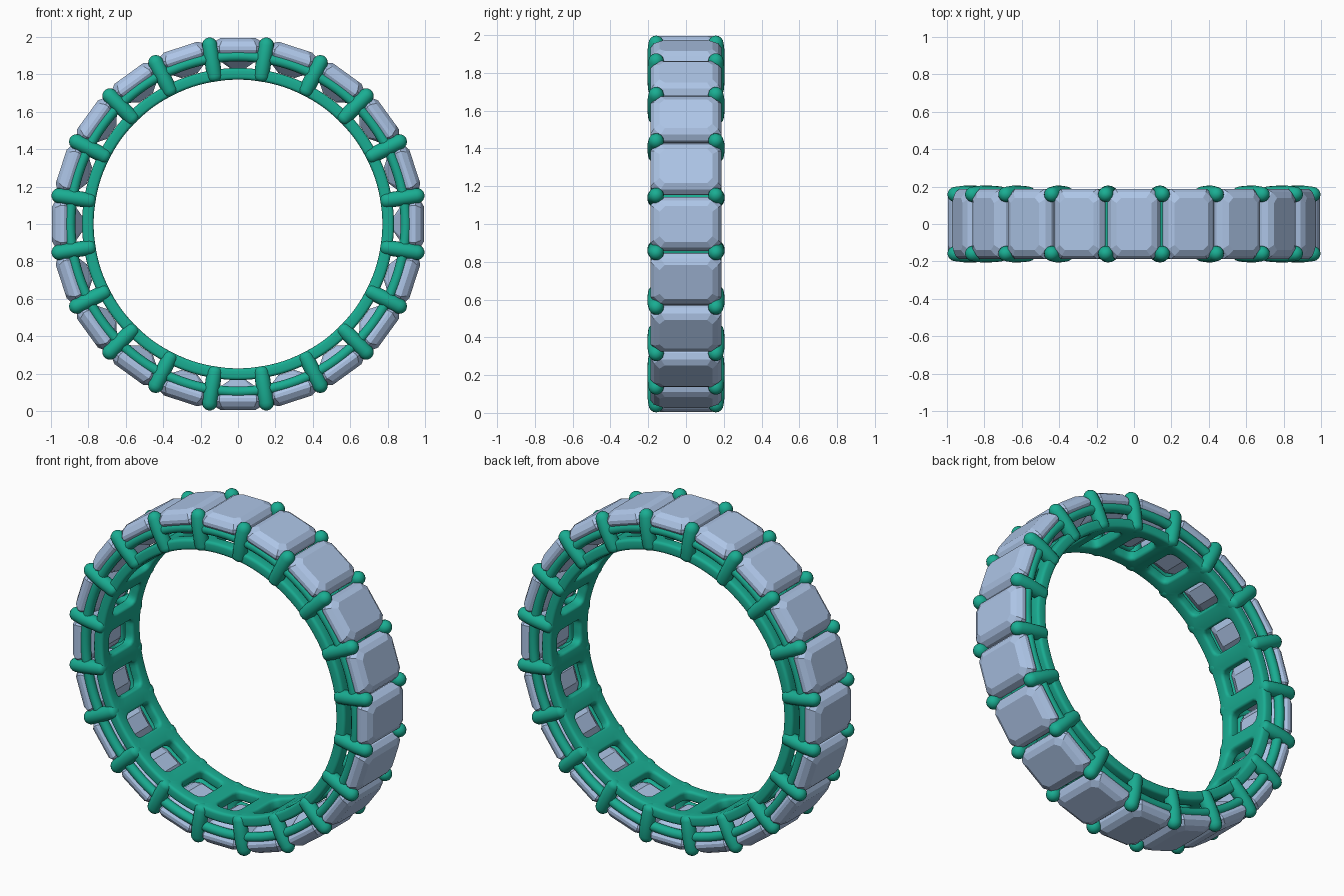
import bpy, bmesh
from math import sin, cos, pi, radians
from mathutils import Vector

if "Cube" in bpy.data.objects:
    bpy.data.objects.remove(bpy.data.objects["Cube"])

N = 20                 # stones around the ring
STEP = 2 * pi / N
CZ = 1.0               # ring centre height


def material(name, color):
    m = bpy.data.materials.new(name)
    m.diffuse_color = color
    m.use_nodes = True
    m.node_tree.nodes["Principled BSDF"].inputs["Base Color"].default_value = m.diffuse_color
    return m


METAL = material("green_metal", (0.01, 0.42, 0.29, 1))
STONE = material("pale_stone", (0.42, 0.56, 0.80, 1))


def place(a, r, t, y):
    """Radial distance r, tangential offset t and depth y at ring angle a."""
    return Vector((r * sin(a) + t * cos(a), y, CZ + r * cos(a) - t * sin(a)))


def loft(bm, loops, closed=False):
    """Skin a list of point loops, capping the ends unless closed."""
    rings = [[bm.verts.new(p) for p in loop] for loop in loops]
    n = len(rings[0])
    pairs = list(zip(rings, rings[1:])) + ([(rings[-1], rings[0])] if closed else [])
    for lo, hi in pairs:
        for i in range(n):
            j = (i + 1) % n
            bm.faces.new((lo[i], lo[j], hi[j], hi[i]))
    if not closed:
        bm.faces.new(rings[0][::-1])
        bm.faces.new(rings[-1])


def finish(bm, name, mat, smooth=True):
    bmesh.ops.recalc_face_normals(bm, faces=bm.faces)
    me = bpy.data.meshes.new(name)
    bm.to_mesh(me)
    bm.free()
    me.materials.append(mat)
    for p in me.polygons:
        p.use_smooth = smooth
    ob = bpy.data.objects.new(name, me)
    bpy.context.collection.objects.link(ob)
    return ob


# Step-cut stones: (radius, half width, half depth, corner cut) from culet to table
bm = bmesh.new()
CUT = [(0.835, 0.045, 0.085, 0.012), (0.870, 0.095, 0.135, 0.026),
       (0.905, 0.128, 0.172, 0.036), (0.930, 0.142, 0.188, 0.042),
       (0.948, 0.142, 0.188, 0.042), (0.976, 0.124, 0.170, 0.036),
       (0.994, 0.094, 0.140, 0.028)]
for k in range(N):
    loops = []
    for r, w, d, c in CUT:
        oct_pts = [(w, d - c), (w - c, d), (c - w, d), (-w, d - c),
                   (-w, c - d), (c - w, -d), (w - c, -d), (w, c - d)]
        loops.append([place(k * STEP, r, t, y) for t, y in oct_pts])
    loft(bm, loops)
finish(bm, "stones", STONE, smooth=False)

# Prongs between the stones: round posts with domed ends
bm = bmesh.new()
PR = 0.041
prof = [(0.795 - 0.025 * cos(q), 0.160, PR * sin(q)) for q in (0.25, 0.7, 1.15)]
prof += [(0.80, 0.160, PR), (0.86, 0.164, PR), (0.92, 0.164, PR)]
prof += [(0.968 + PR * sin(q), 0.158, PR * cos(q)) for q in (0, 0.4, 0.8, 1.15, 1.45)]
for k in range(N):
    a = (k + 0.5) * STEP
    for side in (-1, 1):
        loft(bm, [[place(a, r, rad * cos(i * pi / 8), side * y + rad * sin(i * pi / 8))
                   for i in range(16)] for r, y, rad in prof])
finish(bm, "prongs", METAL)

# Round gallery rails on both sides
bm = bmesh.new()
for side in (-1, 1):
    loft(bm, [[place(s * 2 * pi / 120, 0.897 + 0.028 * cos(i * pi / 6), 0,
                     side * 0.160 + 0.028 * sin(i * pi / 6)) for i in range(12)]
              for s in range(120)], closed=True)
finish(bm, "gallery_rails", METAL)

# Inner band with a rounded window under every stone
bm = bmesh.new()
R_IN, HALF_Y, SUB = 0.772, 0.182, 8
WIN_T, WIN_Y, ROUND = 0.072, 0.108, 0.035
side_pts = [-1 + 2 * i / SUB for i in range(SUB)]
square = ([(s, -1) for s in side_pts] + [(1, s) for s in side_pts] +
          [(-s, 1) for s in side_pts] + [(-1, -s) for s in side_pts])


def window_point(a, b):
    p = Vector((a * WIN_T, b * WIN_Y))
    core = Vector((max(-WIN_T + ROUND, min(WIN_T - ROUND, p.x)),
                   max(-WIN_Y + ROUND, min(WIN_Y - ROUND, p.y))))
    return core + (p - core).normalized() * ROUND


for k in range(N):
    rows = []
    for f in (0, 1):
        row = []
        for a, b in square:
            w = window_point(a, b)
            ang, y = (w.x / R_IN, w.y) if f else (a * STEP / 2, b * HALF_Y)
            row.append(bm.verts.new(place(k * STEP + ang, R_IN, 0, y)))
        rows.append(row)
    for i in range(len(square)):
        j = (i + 1) % len(square)
        bm.faces.new((rows[0][i], rows[0][j], rows[1][j], rows[1][i]))
bmesh.ops.remove_doubles(bm, verts=bm.verts, dist=0.0005)
bmesh.ops.recalc_face_normals(bm, faces=bm.faces)
# thicken outward from the finger side
inner = list(bm.faces)
res = bmesh.ops.extrude_face_region(bm, geom=inner, use_keep_orig=True)
for v in (g for g in res["geom"] if isinstance(g, bmesh.types.BMVert)):
    d = Vector((v.co.x, 0, v.co.z - CZ)).normalized()
    v.co += d * 0.062
band = finish(bm, "inner_band", METAL)
bev = band.modifiers.new("soft_edges", "BEVEL")
bev.width = 0.016
bev.segments = 3
bev.limit_method = "ANGLE"
bev.angle_limit = radians(50)
